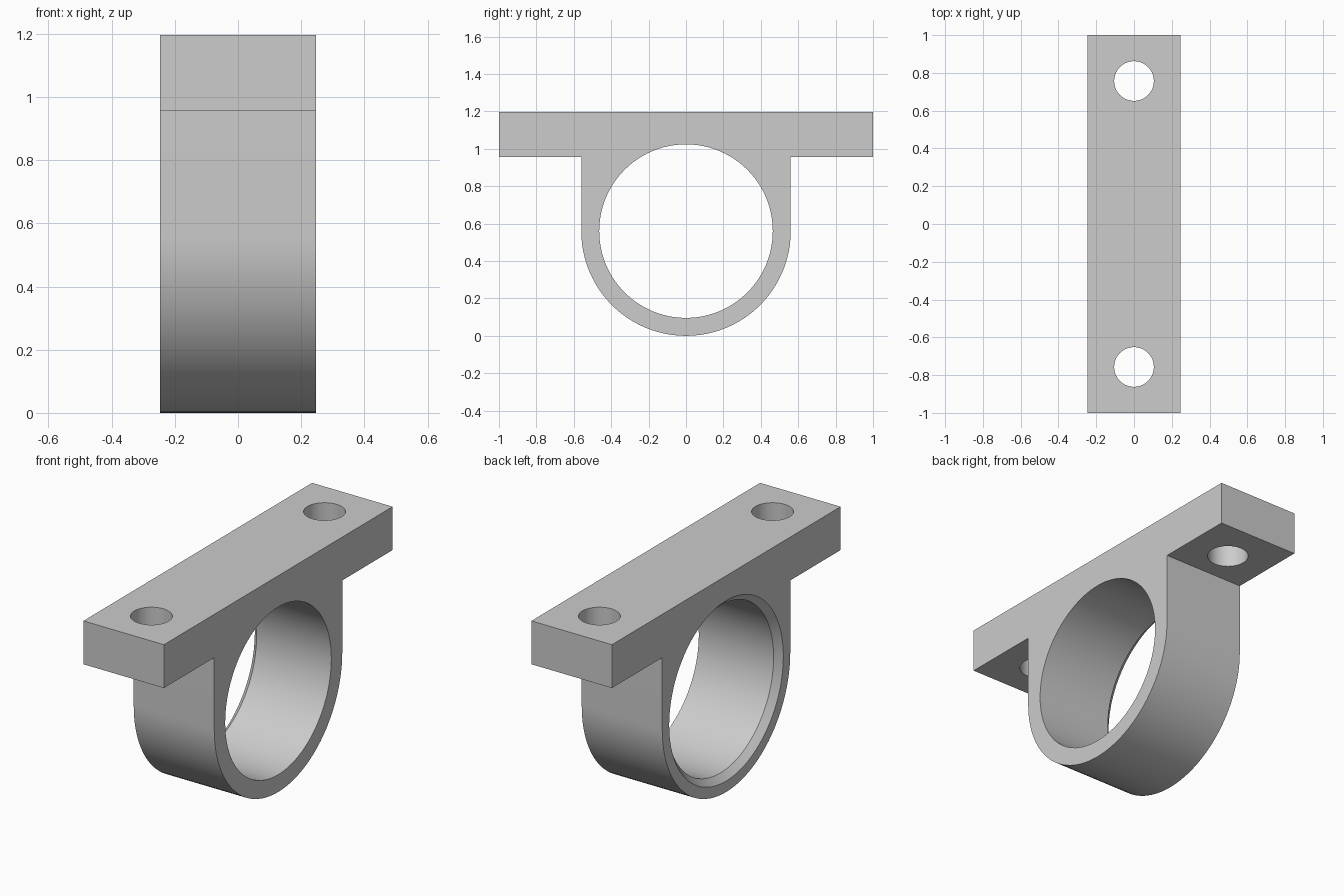
import bpy
import bmesh
import math

WIDTH = 0.493      # thickness along x
RING_R = 0.56      # outer radius, also the height of the ring centre
BORE_R = 0.464
CHAMFER = 0.035
FLANGE_Z, TOP_Z = 0.957, 1.197
HOLE_Y, HOLE_R = 0.757, 0.105
SEGMENTS = 96

cube = bpy.data.objects.get("Cube")
if cube:
    bpy.data.objects.remove(cube, do_unlink=True)

grey = bpy.data.materials.new("plain grey")
grey.use_nodes = True
colour = (0.604, 0.604, 0.604, 1)
grey.diffuse_color = colour
grey.node_tree.nodes["Principled BSDF"].inputs["Base Color"].default_value = colour


def finish(name, bm):
    bmesh.ops.recalc_face_normals(bm, faces=bm.faces)
    mesh = bpy.data.meshes.new(name)
    bm.to_mesh(mesh)
    bm.free()
    obj = bpy.data.objects.new(name, mesh)
    obj.data.materials.append(grey)
    bpy.context.collection.objects.link(obj)
    return obj


def lathe_x(name, rings):
    """Solid of revolution about the ring axis from (x, radius) pairs."""
    bm = bmesh.new()
    loops = []
    for x, r in rings:
        angles = [2 * math.pi * i / SEGMENTS for i in range(SEGMENTS)]
        loops.append([bm.verts.new((x, r * math.cos(a), RING_R + r * math.sin(a)))
                      for a in angles])
    for a, b in zip(loops, loops[1:]):
        for i in range(SEGMENTS):
            j = (i + 1) % SEGMENTS
            bm.faces.new((a[i], a[j], b[j], b[i]))
    bm.faces.new(loops[0])
    bm.faces.new(loops[-1])
    return finish(name, bm)


# Side profile: mounting flange above a half-round ring housing
half = SEGMENTS // 2
arc = [(RING_R * math.cos(math.pi + math.pi * i / half),
        RING_R + RING_R * math.sin(math.pi + math.pi * i / half))
       for i in range(half + 1)]
profile = arc + [(RING_R, FLANGE_Z), (1, FLANGE_Z), (1, TOP_Z),
                 (-1, TOP_Z), (-1, FLANGE_Z), (-RING_R, FLANGE_Z)]
bm = bmesh.new()
face = bm.faces.new([bm.verts.new((-WIDTH / 2, y, z)) for y, z in profile])
side = bmesh.ops.extrude_face_region(bm, geom=[face])
bmesh.ops.translate(bm, vec=(WIDTH, 0, 0),
                    verts=[v for v in side["geom"] if isinstance(v, bmesh.types.BMVert)])
bracket = finish("bearing_bracket", bm)

# Bore, chamfered on the -x side only
edge = -WIDTH / 2
cutters = [lathe_x("bore_cutter", [(edge - 0.1, BORE_R + CHAMFER + 0.1),
                                   (edge + CHAMFER, BORE_R),
                                   (WIDTH, BORE_R)])]

# Bolt holes through the flange
for label, sign in (("front", -1), ("back", 1)):
    bpy.ops.mesh.primitive_cylinder_add(vertices=64, radius=HOLE_R, depth=0.6,
                                        location=(0, sign * HOLE_Y, 1.08))
    hole = bpy.context.object
    hole.name = label + "_bolt_hole_cutter"
    hole.data.materials.append(grey)
    cutters.append(hole)

for cutter in cutters:
    mod = bracket.modifiers.new(cutter.name, 'BOOLEAN')
    mod.operation = 'DIFFERENCE'
    mod.solver = 'EXACT'
    mod.object = cutter

# Apply the cuts, drop the cutters, smooth the round surfaces
bpy.ops.object.select_all(action='DESELECT')
bracket.select_set(True)
bpy.context.view_layer.objects.active = bracket
for cutter in cutters:
    bpy.ops.object.modifier_apply(modifier=cutter.name)
    bpy.data.objects.remove(cutter, do_unlink=True)
bpy.ops.object.shade_smooth_by_angle(angle=math.radians(30))
